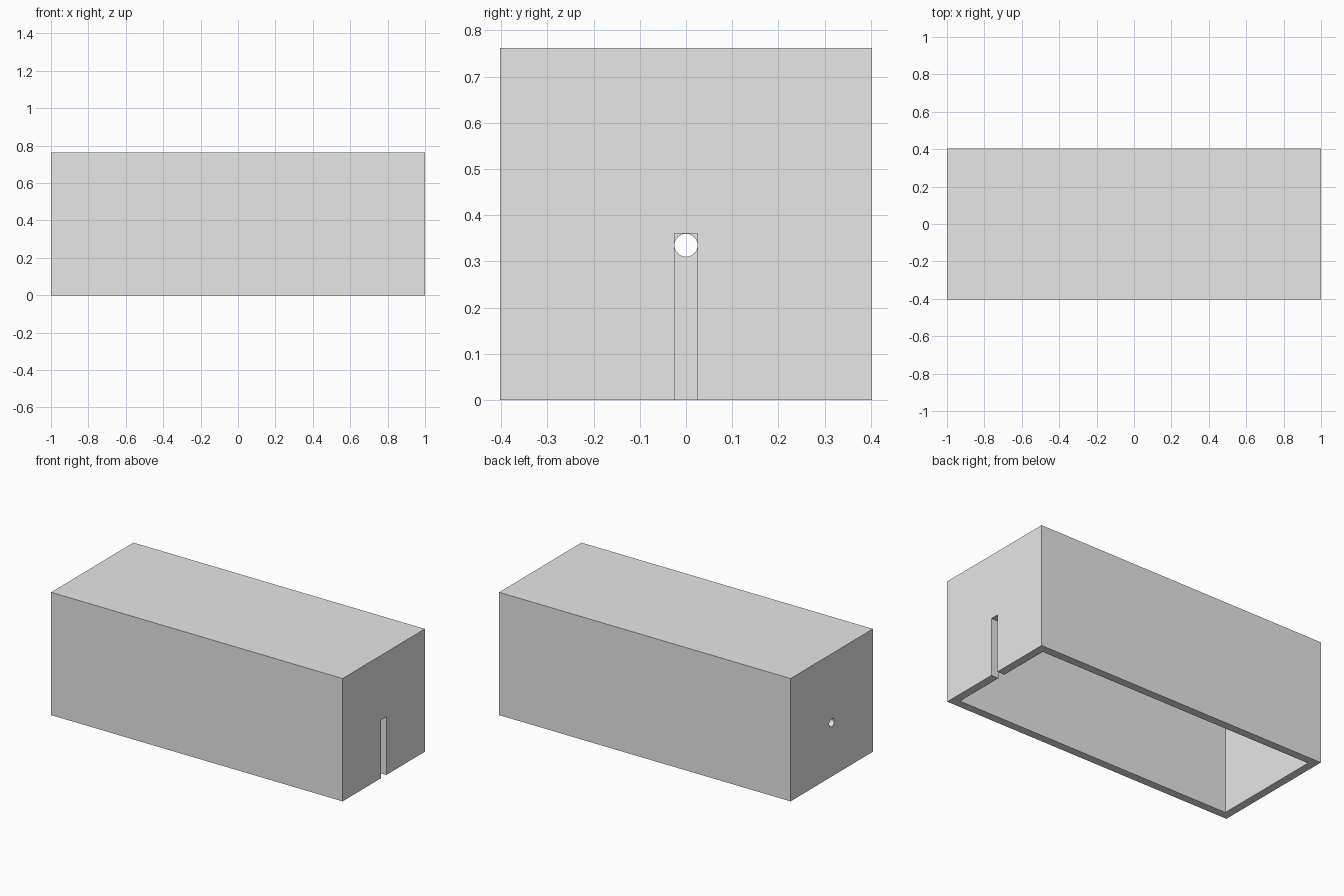
import bpy
import math

old = bpy.data.objects.get("Cube")
if old:
    bpy.data.objects.remove(old, do_unlink=True)

LENGTH, DEPTH, HEIGHT = 2.0, 0.806, 0.762
WALL = 0.05
SLOT_WIDTH, SLOT_TOP = 0.05, 0.36
HOLE_RADIUS = SLOT_WIDTH / 2
HOLE_Z = SLOT_TOP - HOLE_RADIUS


def box(name, size, center):
    bpy.ops.mesh.primitive_cube_add(size=1, location=center)
    ob = bpy.context.object
    ob.name = name
    ob.scale = size
    bpy.ops.object.transform_apply(location=True, rotation=False, scale=True)
    return ob


def cut(target, cutter):
    cutter.hide_render = True
    mod = target.modifiers.new("cut", 'BOOLEAN')
    mod.operation = 'DIFFERENCE'
    mod.solver = 'EXACT'
    mod.object = cutter
    bpy.ops.object.select_all(action='DESELECT')
    target.select_set(True)
    bpy.context.view_layer.objects.active = target
    bpy.ops.object.modifier_apply(modifier=mod.name)
    bpy.data.objects.remove(cutter, do_unlink=True)


# Outer shell
cover = box("box_cover", (LENGTH, DEPTH, HEIGHT), (0, 0, HEIGHT / 2))

# Hollow inside, open at the bottom
inner_top = HEIGHT - WALL
cut(cover, box("cavity", (LENGTH - 2 * WALL, DEPTH - 2 * WALL, inner_top + 0.1),
               (0, 0, (inner_top - 0.1) / 2)))

# Tall slot through the left end wall
cut(cover, box("slot", (WALL * 3, SLOT_WIDTH, SLOT_TOP + 0.1),
               (LENGTH / 2, 0, (SLOT_TOP - 0.1) / 2)))

# Round hole through the right end wall
bpy.ops.mesh.primitive_cylinder_add(
    vertices=32, radius=HOLE_RADIUS, depth=WALL * 3,
    location=(-LENGTH / 2, 0, HOLE_Z), rotation=(0, math.pi / 2, 0))
cut(cover, bpy.context.object)

# Plain grey finish
grey = bpy.data.materials.new("light_grey")
grey.use_nodes = True
colour = (0.8, 0.8, 0.8, 1)
grey.diffuse_color = colour
grey.node_tree.nodes["Principled BSDF"].inputs["Base Color"].default_value = colour
cover.data.materials.clear()
cover.data.materials.append(grey)

# Smooth hole wall, sharp box edges
bpy.context.view_layer.objects.active = cover
cover.select_set(True)
bpy.ops.object.shade_smooth_by_angle(angle=math.radians(30))
